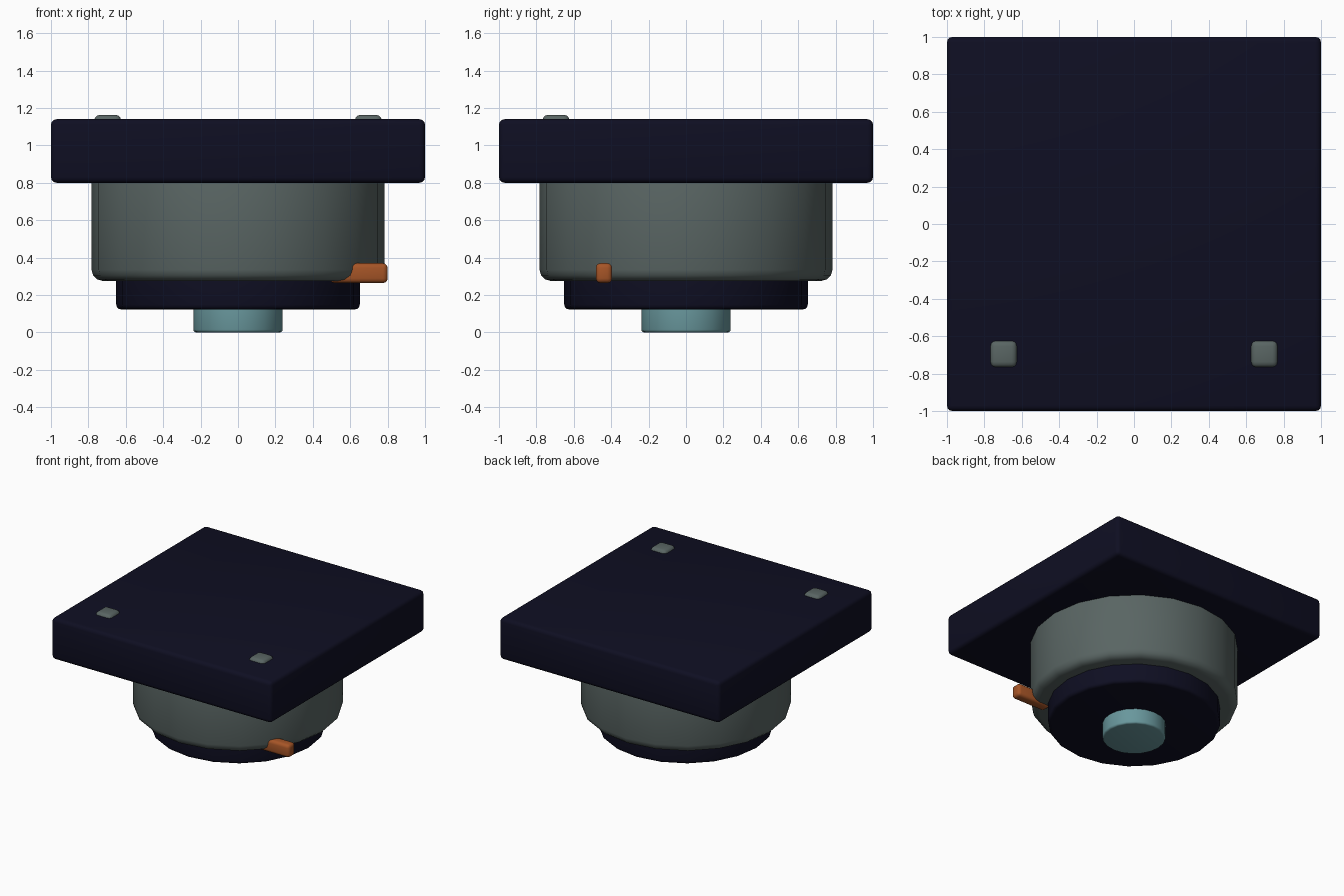
import bpy
import math

if "Cube" in bpy.data.objects:
    bpy.data.objects.remove(bpy.data.objects["Cube"])


def material(name, rgb):
    m = bpy.data.materials.new(name)
    m.diffuse_color = (*rgb, 1)
    m.use_nodes = True
    m.node_tree.nodes["Principled BSDF"].inputs["Base Color"].default_value = m.diffuse_color
    return m


navy = material("dark_navy", (0.0045, 0.0045, 0.016))
grey = material("green_grey", (0.10, 0.13, 0.125))
teal = material("pale_teal", (0.14, 0.31, 0.335))
orange = material("burnt_orange", (0.38, 0.09, 0.02))


def finish(name, mat, bevel, segments=3):
    """Name, colour, round the edges and smooth the active object."""
    ob = bpy.context.object
    ob.name = ob.data.name = name
    ob.data.materials.append(mat)
    mod = ob.modifiers.new("rounded_edges", 'BEVEL')
    mod.width = bevel
    mod.segments = segments
    mod.limit_method = 'ANGLE'
    mod.angle_limit = math.radians(40)
    bpy.ops.object.modifier_apply(modifier=mod.name)
    bpy.ops.object.shade_smooth_by_angle(angle=math.radians(35))
    return ob


def box(name, mat, lo, hi, bevel):
    centre = [(a + b) / 2 for a, b in zip(lo, hi)]
    bpy.ops.mesh.primitive_cube_add(size=1, location=centre)
    bpy.context.object.scale = [b - a for a, b in zip(lo, hi)]
    bpy.ops.object.transform_apply(location=False, rotation=False, scale=True)
    return finish(name, mat, bevel)


def drum(name, mat, radius, z0, z1, bevel):
    # 20 sides, with corners on the x and y axes
    bpy.ops.mesh.primitive_cylinder_add(vertices=20, radius=radius, depth=z1 - z0,
                                        location=(0, 0, (z0 + z1) / 2))
    return finish(name, mat, bevel)


# Square slab on top
box("top_slab", navy, (-1, -1, 0.80), (1, 1, 1.14), 0.03)

# Stacked drums hanging below it
drum("body_drum", grey, 0.783, 0.275, 0.87, 0.06)
drum("lower_ring", navy, 0.651, 0.123, 0.40, 0.025)
drum("bottom_button", teal, 0.239, 0.0, 0.20, 0.015)

# Small lever at the front right of the drum
box("side_lever", orange, (0.49, -0.482, 0.264), (0.80, -0.395, 0.37), 0.025)

# Two pegs near the front edge of the slab
for side, label in ((-1, "left"), (1, "right")):
    x = side * 0.697
    box(label + "_peg", grey, (x - 0.072, -0.767, 1.02), (x + 0.072, -0.623, 1.163), 0.03)
